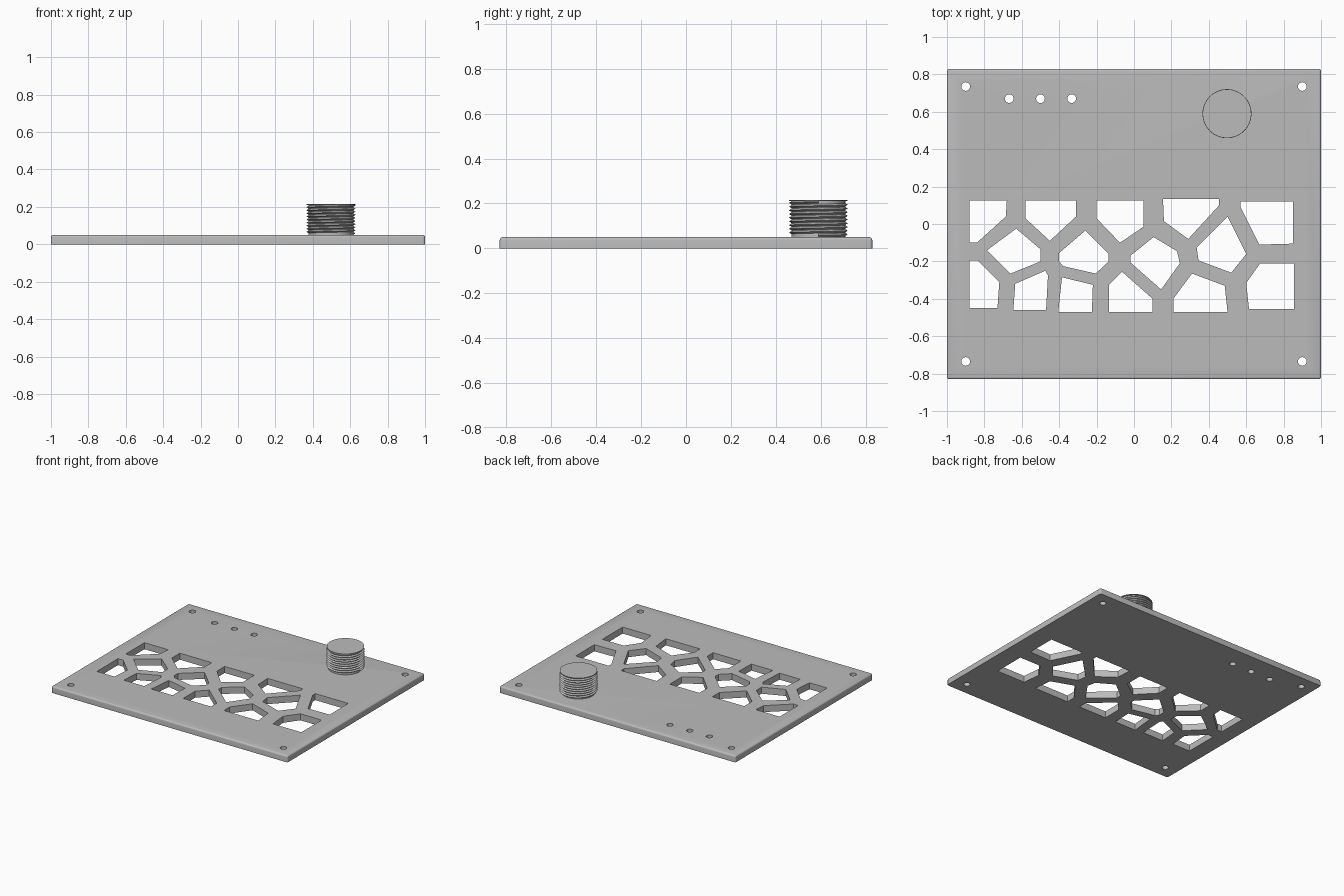
import bpy
import bmesh
from math import pi

cube = bpy.data.objects.get("Cube")
if cube:
    bpy.data.objects.remove(cube, do_unlink=True)

THICK = 0.05
SIZE = (2.0, 1.66)
KNOB_X, KNOB_Y, KNOB_R, KNOB_TOP = 0.497, 0.59, 0.131, 0.215

grey = bpy.data.materials.new("plain grey")
grey.use_nodes = True
colour = (0.5, 0.5, 0.5, 1)
grey.diffuse_color = colour
for node in grey.node_tree.nodes:
    if node.type == 'BSDF_PRINCIPLED':
        node.inputs["Base Color"].default_value = colour


def make_object(name, bm):
    """Turn a bmesh into a linked object with the grey material."""
    mesh = bpy.data.meshes.new(name)
    bm.to_mesh(mesh)
    bm.free()
    mesh.materials.append(grey)
    obj = bpy.data.objects.new(name, mesh)
    bpy.context.collection.objects.link(obj)
    return obj


def activate(obj):
    bpy.ops.object.select_all(action='DESELECT')
    obj.select_set(True)
    bpy.context.view_layer.objects.active = obj


def shade(obj):
    activate(obj)
    bpy.ops.object.shade_smooth_by_angle(angle=pi / 6)


def add_cylinder(bm, x, y, radius, bottom, top, sides):
    """Add a capped upright cylinder to the bmesh."""
    ring = bmesh.ops.create_cone(bm, cap_ends=True, segments=sides, radius1=radius,
                                 radius2=radius, depth=top - bottom)
    bmesh.ops.translate(bm, verts=ring["verts"], vec=(x, y, (top + bottom) / 2))


def add_prism(bm, outline):
    """Add an upright prism that passes right through the plate."""
    face = bm.faces.new([bm.verts.new((x, y, -THICK)) for x, y in outline])
    raised = bmesh.ops.extrude_face_region(bm, geom=[face])["geom"]
    verts = [g for g in raised if isinstance(g, bmesh.types.BMVert)]
    bmesh.ops.translate(bm, verts=verts, vec=(0, 0, THICK * 3))


# Plate with softened upper rim and corners
bm = bmesh.new()
box = bmesh.ops.create_cube(bm, size=1)["verts"]
bmesh.ops.scale(bm, verts=box, vec=(*SIZE, THICK))
bmesh.ops.translate(bm, verts=box, vec=(0, 0, THICK / 2))
rim = [e for e in bm.edges if any(v.co.z > THICK / 2 for v in e.verts)]
bmesh.ops.bevel(bm, geom=rim, offset=0.012, segments=4, profile=0.5, affect='EDGES')
plate = make_object("plate", bm)

# Border openings: outer edge y, its two end x values, then the inner corners
upper_openings = [
    (.125, -.88, -.68, (-.685, .04), (-.84, -.1), (-.88, -.1)),
    (.125, -.58, -.31, (-.31, .04), (-.45, -.09), (-.58, .03)),
    (.125, -.2, .05, (.05, -.015), (-.075, -.1), (-.2, .03)),
    (.135, .155, .455, (.455, .1), (.29, -.08), (.16, .015)),
    (.12, .57, .85, (.85, -.105), (.67, -.11), (.57, .09)),
]
lower_openings = [
    (-.45, -.88, -.73, (-.72, -.31), (-.835, -.195), (-.88, -.195)),
    (-.46, -.645, -.47, (-.46, -.275), (-.475, -.25), (-.635, -.32)),
    (-.47, -.405, -.225, (-.22, -.325), (-.385, -.285)),
    (-.47, -.135, .1, (.1, -.4), (-.065, -.255), (-.135, -.325)),
    (-.47, .21, .5, (.485, -.33), (.31, -.265), (.21, -.4)),
    (-.455, .615, .855, (.855, -.21), (.675, -.21), (.6, -.315)),
]
# Free-standing openings along the middle
middle_openings = [
    [(-.63, -.025), (-.5, -.135), (-.5, -.2), (-.66, -.265), (-.785, -.14)],
    [(-.26, -.035), (-.135, -.16), (-.135, -.2), (-.205, -.265),
     (-.38, -.225), (-.4, -.2), (-.4, -.155)],
    [(.105, -.07), (.23, -.145), (.245, -.21), (.145, -.35), (-.02, -.205), (-.02, -.17)],
    [(.5, .04), (.6, -.16), (.52, -.26), (.345, -.195), (.335, -.125)],
]

# Cutter for all openings and screw holes
bm = bmesh.new()
for edge_y, left, right, *inner in upper_openings + lower_openings:
    add_prism(bm, [(left, edge_y), (right, edge_y), *inner])
for outline in middle_openings:
    add_prism(bm, outline)
screw_holes = [(sx * 0.9, sy * 0.735) for sx in (-1, 1) for sy in (-1, 1)]
indicator_holes = [(-0.5 + i * 0.167, 0.67) for i in (-1, 0, 1)]
for x, y in screw_holes + indicator_holes:
    add_cylinder(bm, x, y, 0.023, -THICK, THICK * 2, 32)
bmesh.ops.recalc_face_normals(bm, faces=bm.faces[:])
cutter = make_object("opening_cutter", bm)
cutter.hide_render = True

cut = plate.modifiers.new("openings", 'BOOLEAN')
cut.operation = 'DIFFERENCE'
cut.solver = 'EXACT'
cut.object = cutter
activate(plate)
bpy.ops.object.modifier_apply(modifier=cut.name)
bpy.data.objects.remove(cutter, do_unlink=True)
shade(plate)

# Knob core and flat top
bm = bmesh.new()
add_cylinder(bm, KNOB_X, KNOB_Y, KNOB_R - 0.011, THICK - 0.01, KNOB_TOP - 0.002, 64)
add_cylinder(bm, KNOB_X, KNOB_Y, KNOB_R - 0.001, KNOB_TOP - 0.005, KNOB_TOP, 64)
shade(make_object("knob_core", bm))

# Helical thread wound around the knob
TURNS = 10
pitch = (KNOB_TOP - THICK) / TURNS
bm = bmesh.new()
tooth = [bm.verts.new((r, 0, THICK + pitch * t)) for r, t in
         ((KNOB_R - 0.013, 0), (KNOB_R, 0.5), (KNOB_R - 0.013, 1))]
for a, b in zip(tooth, tooth[1:]):
    bm.edges.new((a, b))
thread = make_object("knob_thread", bm)
thread.location = (KNOB_X, KNOB_Y, 0)
screw = thread.modifiers.new("winding", 'SCREW')
screw.axis = 'Z'
screw.screw_offset = pitch
screw.iterations = TURNS - 1
screw.steps = screw.render_steps = 64
activate(thread)
bpy.ops.object.modifier_apply(modifier=screw.name)
bm = bmesh.new()
bm.from_mesh(thread.data)
bmesh.ops.remove_doubles(bm, verts=bm.verts[:], dist=0.0001)
# Face the thread outwards: away from the knob axis
for face in bm.faces:
    centre = face.calc_center_median()
    if face.normal.x * centre.x + face.normal.y * centre.y < 0:
        face.normal_flip()
bm.to_mesh(thread.data)
bm.free()
shade(thread)
